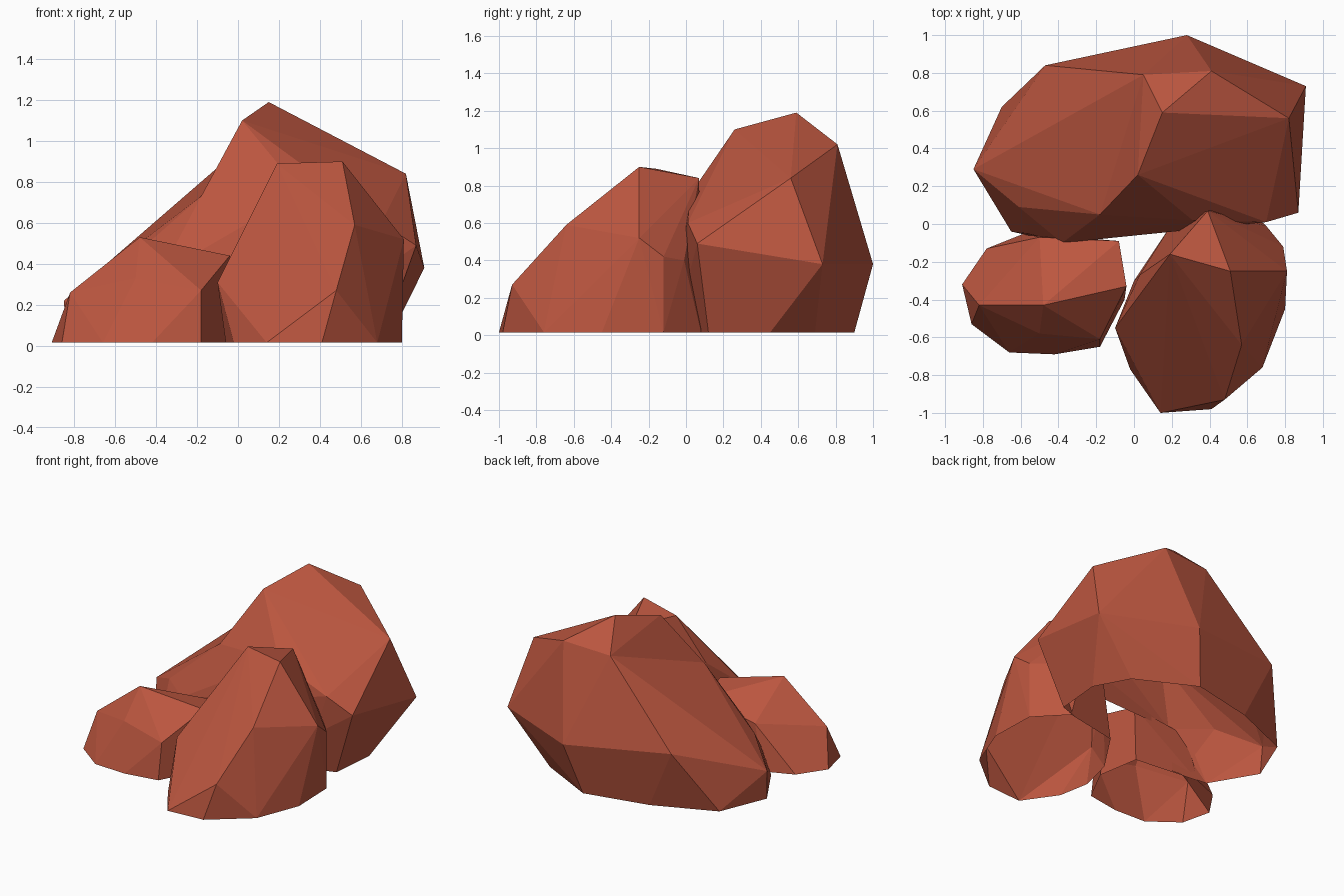
import bpy
import bmesh
import math

# Remove only the default cube
default_cube = bpy.data.objects.get("Cube")
if default_cube:
    bpy.data.objects.remove(default_cube, do_unlink=True)

GROUND = 0.015


def make_material(name, colour):
    material = bpy.data.materials.new(name)
    material.use_nodes = True
    material.diffuse_color = colour
    shader = material.node_tree.nodes["Principled BSDF"]
    shader.inputs["Base Color"].default_value = colour
    shader.inputs["Roughness"].default_value = 0.9
    return material


def on_ground(vert):
    return vert.co.z < GROUND + 0.01


def is_underside(face):
    return all(on_ground(vert) for vert in face.verts)


def is_hidden_front(face):
    """Lower front wall that is tucked behind the other boulders."""
    centre = face.calc_center_median()
    return (any(on_ground(vert) for vert in face.verts)
            and face.normal.y < -0.5 and -0.45 < centre.x < 0.5)


def make_rock(name, footprint, corners, material, open_front=False, hollow=()):
    """Chiselled boulder: hull over a ground outline and its upper corners, open below.

    hollow lists facets, as corner numbers, that replace the hull over a sunken slope.
    """
    bm = bmesh.new()
    for x, y in footprint:
        bm.verts.new((x, y, GROUND))
    tops = [bm.verts.new(corner) for corner in corners]
    bmesh.ops.convex_hull(bm, input=list(bm.verts))

    # Swap the hull facets over the sunken slope
    slope = {tops[i] for facet in hollow for i in facet}
    swapped = [face for face in bm.faces if slope.issuperset(face.verts)]
    bmesh.ops.delete(bm, geom=swapped, context="FACES_ONLY")
    for facet in hollow:
        bm.faces.new([tops[i] for i in facet])

    # Clear leftovers inside the hull
    bmesh.ops.delete(bm, geom=[edge for edge in bm.edges if not edge.link_faces],
                     context="EDGES")
    bmesh.ops.delete(bm, geom=[vert for vert in bm.verts if not vert.link_faces],
                     context="VERTS")
    bmesh.ops.recalc_face_normals(bm, faces=list(bm.faces))

    # Merge nearly level facets into broad planes
    bmesh.ops.dissolve_limit(bm, angle_limit=math.radians(3),
                             verts=list(bm.verts), edges=list(bm.edges))
    bm.normal_update()

    # The underside, and any wall hidden between boulders, stays open
    openings = [face for face in bm.faces
                if is_underside(face) or (open_front and is_hidden_front(face))]
    bmesh.ops.delete(bm, geom=openings, context="FACES")

    mesh = bpy.data.meshes.new(name)
    bm.to_mesh(mesh)
    bm.free()
    mesh.materials.append(material)
    for polygon in mesh.polygons:
        polygon.use_smooth = False
    rock = bpy.data.objects.new(name, mesh)
    bpy.context.scene.collection.objects.link(rock)
    return rock


red_stone = make_material("red_stone", (0.5, 0.093, 0.05, 1.0))

# Tall boulder at the back, its slope corners listed first
make_rock(
    "back_boulder",
    footprint=[(-.84, .28), (-.7, .62), (-.27, .8), (.19, .9), (.6, .69),
               (.73, .45), (.7, .12), (.55, .07), (.2, .05), (-.38, -.06),
               (-.65, -.04)],
    corners=[(-.18, .05, .73), (-.61, .09, .35), (-.85, .29, .22),
             (-.47, .84, .45), (.05, .79, 1), (.15, .59, 1.19), (.02, .26, 1.1),
             (.41, .81, 1.02), (.82, .56, .84), (.91, .73, .38), (.28, 1, .38),
             (.87, .06, .49), (.7, .01, .6), (.31, .02, .75), (-.38, -.1, .35),
             (.2, -.02, .33), (.6, .01, .3), (-.56, -.05, .2)],
    material=red_stone,
    open_front=True,
    hollow=[(0, 1, 2), (0, 2, 4), (2, 3, 4), (0, 4, 6), (6, 4, 5)])

# Leaning boulder at the front
make_rock(
    "front_boulder",
    footprint=[(.14, -1), (.41, -.98), (.68, -.76), (.8, -.45), (.79, -.12),
               (.6, .08), (.2, 0), (0, -.3), (-.06, -.55), (-.02, -.77)],
    corners=[(.39, .07, .84), (.19, -.16, .89), (.51, -.25, .9),
             (.81, -.25, .52), (.57, -.64, .59), (.48, -.93, .27),
             (-.1, -.55, .31), (.03, -.27, .55), (.7, -.01, .4),
             (.79, -.12, .42)],
    material=red_stone)

# Low boulder at the side
make_rock(
    "small_boulder",
    footprint=[(-.91, -.32), (-.86, -.53), (-.66, -.68), (-.42, -.69),
               (-.18, -.65), (-.05, -.4), (-.1, -.1), (-.58, -.05), (-.78, -.13)],
    corners=[(-.48, -.43, .53), (-.5, -.58, .33), (-.08, -.09, .4),
             (-.04, -.33, .44), (-.18, -.61, .27), (-.82, -.43, .26),
             (-.5, -.07, .33)],
    material=red_stone)
